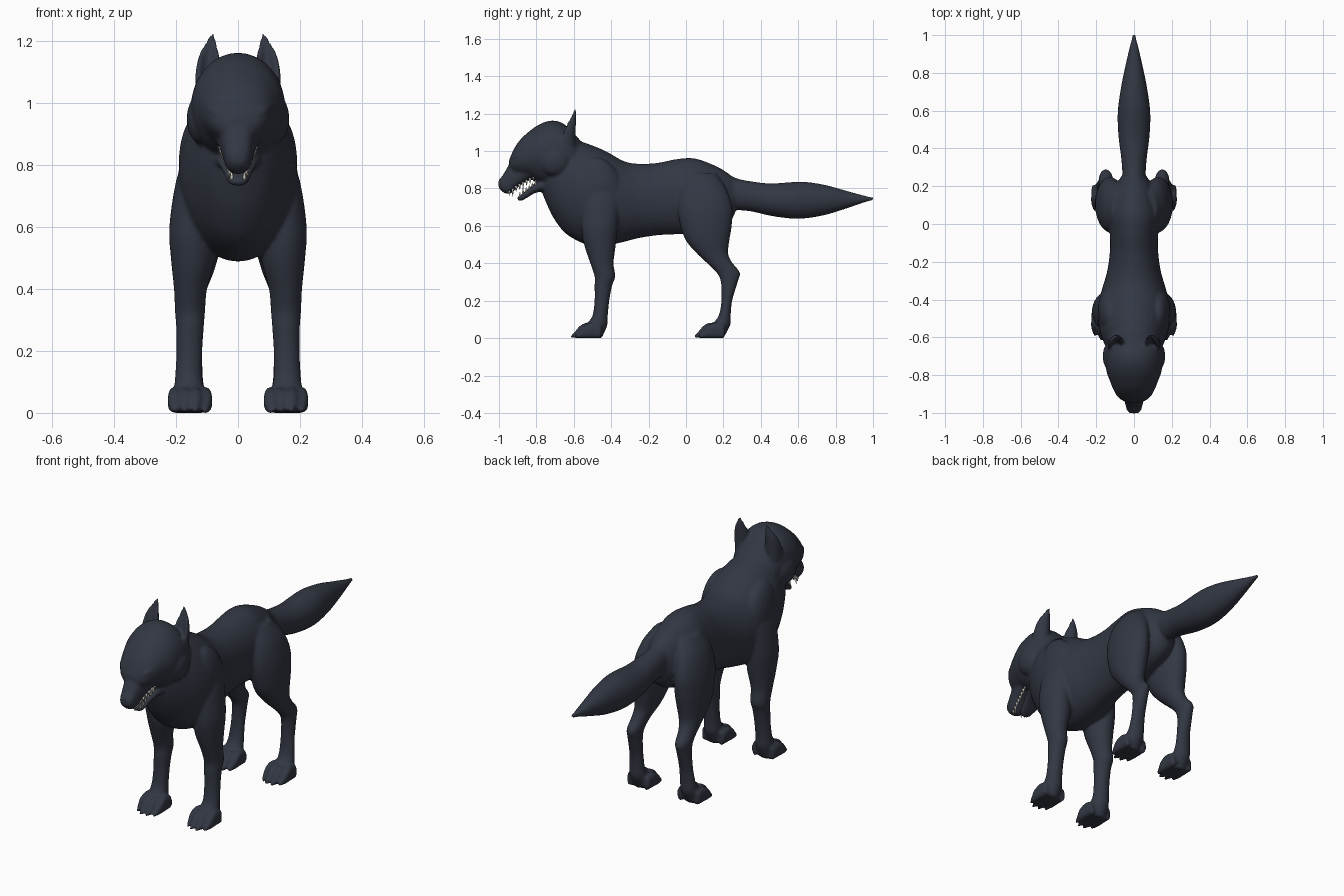
import bpy, bmesh, math
from mathutils import Vector, Matrix


def material(name, rgb):
    m = bpy.data.materials.new(name)
    m.diffuse_color = (*rgb, 1)
    return m


fur = material("dark_fur", (0.032, 0.038, 0.055))
ivory = material("ivory", (0.75, 0.72, 0.65))


def smooth_rows(rows, steps=4):
    """Catmull-Rom interpolation between cross-section rows."""
    r = [Vector(v) for v in rows]
    out = []
    for i in range(len(r) - 1):
        a, b, c, d = r[max(i - 1, 0)], r[i], r[i + 1], r[min(i + 2, len(r) - 1)]
        for k in range(steps):
            t = k / steps
            out.append(0.5 * (2 * b + (c - a) * t + (2 * a - 5 * b + 4 * c - d) * t * t
                              + (3 * b - a - 3 * c + d) * t ** 3))
    return out + [r[-1]]


def loft(bm, axis, rows, side=1, power=1.0, dent=0.0, n=24):
    """Axis 'y': rows (y, z0, z1, x0, x1). Axis 'z': rows (z, y0, y1, x0, x1)."""
    rings = []
    for t, a0, a1, b0, b1 in smooth_rows(rows):
        ring = []
        for k in range(n):
            w = 2 * math.pi * k / n
            c = math.copysign(abs(math.cos(w)) ** power, math.cos(w))
            s = math.copysign(abs(math.sin(w)) ** power, math.sin(w))
            if c > 0:
                c -= dent * c ** 3
            a = (a0 + a1) / 2 - c * (a1 - a0) / 2
            b = side * ((b0 + b1) / 2 + s * (b1 - b0) / 2)
            ring.append(bm.verts.new((b, t, a) if axis == 'y' else (b, a, t)))
        rings.append(ring)
    for p, q in zip(rings, rings[1:]):
        for k in range(n):
            bm.faces.new((p[k], p[(k + 1) % n], q[(k + 1) % n], q[k]))
    bm.faces.new(rings[0])
    bm.faces.new(rings[-1][::-1])


def centred(rows):
    return [(t, a, b, -w, w) for t, a, b, w in rows]


def blob(bm, loc, radii, rot=(0, 0, 0)):
    m = Matrix.Translation(loc)
    for ang, ax in zip(rot, 'XYZ'):
        m = m @ Matrix.Rotation(ang, 4, ax)
    bmesh.ops.create_uvsphere(bm, u_segments=20, v_segments=14, radius=1,
                              matrix=m @ Matrix.Diagonal((*radii, 1)))


def finish(bm, name, mat):
    bmesh.ops.recalc_face_normals(bm, faces=bm.faces[:])
    for f in bm.faces:
        f.smooth = True
    me = bpy.data.meshes.new(name)
    bm.to_mesh(me)
    bm.free()
    me.materials.append(mat)
    ob = bpy.data.objects.new(name, me)
    bpy.context.collection.objects.link(ob)
    return ob


skin = bmesh.new()

# torso with deep chest and neck
loft(skin, 'y', centred([
    (.27, .69, .84, .05), (.24, .63, .87, .075), (.17, .59, .915, .11), (.05, .56, .96, .135),
    (-.05, .555, .957, .128), (-.15, .55, .937, .128), (-.25, .535, .932, .142),
    (-.33, .515, .945, .165), (-.42, .495, .995, .188), (-.50, .49, 1.03, .192),
    (-.58, .52, 1.055, .178), (-.65, .565, 1.06, .15), (-.71, .645, 1.03, .118),
    (-.75, .73, .98, .085), (-.77, .78, .92, .045)]), n=36)

# tail
loft(skin, 'y', centred([
    (.20, .72, .89, .06), (.27, .687, .855, .062), (.35, .677, .838, .068), (.45, .654, .827, .081),
    (.55, .64, .833, .087), (.63, .639, .836, .083), (.74, .657, .82, .066), (.85, .69, .79, .043),
    (.95, .724, .763, .02), (1.005, .738, .752, .007)]))

# skull
loft(skin, 'y', centred([
    (-.55, .85, 1.04, .09), (-.60, .83, 1.095, .13), (-.66, .815, 1.15, .148),
    (-.72, .81, 1.163, .152), (-.78, .825, 1.145, .146), (-.83, .85, 1.112, .128),
    (-.88, .865, 1.068, .108), (-.915, .875, 1.02, .086), (-.935, .89, .978, .06),
    (-.946, .91, .95, .03)]), n=32)

# upper and lower jaw
loft(skin, 'y', centred([
    (-.80, .862, .98, .085), (-.86, .832, .97, .072), (-.90, .805, .955, .06),
    (-.94, .772, .935, .05), (-.965, .773, .895, .043), (-.985, .785, .863, .038),
    (-1.002, .805, .845, .022)]), power=.85)
loft(skin, 'y', centred([
    (-.72, .79, .87, .085), (-.80, .778, .833, .062), (-.85, .75, .795, .045),
    (-.885, .733, .765, .033), (-.902, .742, .757, .02)]), power=.85)

FRONT_LEG = [
    (.86, -.53, -.37, .06, .16), (.75, -.555, -.355, .08, .20), (.60, -.56, -.365, .08, .222),
    (.50, -.545, -.375, .075, .217), (.40, -.512, -.387, .10, .207), (.33, -.489, -.378, .106, .204),
    (.28, -.489, -.395, .11, .20), (.20, -.489, -.41, .115, .199), (.12, -.50, -.418, .115, .203),
    (.07, -.53, -.42, .11, .207), (0, -.53, -.45, .115, .205)]
HIND_LEG = [
    (.88, 0, .16, .03, .12), (.80, -.035, .215, .04, .172), (.70, -.045, .248, .05, .20),
    (.60, -.03, .245, .05, .207), (.52, 0, .232, .06, .203), (.45, .06, .226, .08, .193),
    (.40, .113, .25, .10, .188), (.35, .163, .289, .11, .187), (.30, .186, .277, .115, .187),
    (.20, .189, .247, .115, .192), (.12, .175, .239, .113, .20), (.07, .14, .237, .11, .205),
    (0, .13, .20, .115, .205)]
EAR = [(.98, -.71, -.59, .05, .135), (1.05, -.705, -.592, .052, .138), (1.11, -.682, -.59, .052, .136),
       (1.16, -.65, -.587, .062, .124), (1.195, -.622, -.586, .07, .104), (1.225, -.605, -.588, .074, .09)]

for s in (1, -1):
    loft(skin, 'z', FRONT_LEG, s)
    loft(skin, 'z', HIND_LEG, s)
    loft(skin, 'z', EAR, s, dent=1.25)
    # shoulder blade, cheek ruff, brow ridge
    blob(skin, (s * .125, -.46, .80), (.067, .12, .17), (.3, 0, 0))
    blob(skin, (s * .112, -.70, .95), (.054, .085, .085), (-.4, 0, 0))
    blob(skin, (s * .065, -.906, .965), (.05, .022, .017), (0, -s * .55, s * .55))
    # four clawed toes on each paw
    for base in (-.615, .045):
        for i, dx in enumerate((-.051, -.018, .018, .051)):
            y, x = base + (.022 if i in (0, 3) else 0), .155 + dx
            loft(skin, 'y', [(y + d, 0, h, x - w, x + w) for d, h, w in (
                (.14, .07, .017), (.09, .084, .020), (.05, .068, .021),
                (.022, .036, .014), (-.002, .012, .005))], s, power=.8, n=14)

# fuse all forms into one continuous skin
body = finish(skin, "wolf_body", fur)
rm = body.modifiers.new("fuse", 'REMESH')
rm.mode = 'VOXEL'
rm.voxel_size = .008
rm.use_smooth_shade = True
sm = body.modifiers.new("soften", 'SMOOTH')
sm.factor, sm.iterations = .5, 4

# teeth: rows along both jaws, longer canines near the front
teeth = bmesh.new()
for s in (1, -1):
    for start, end, up, count in (((.058, -.815, .86), (.026, -.945, .785), -1, 8),
                                  ((.043, -.805, .822), (.02, -.888, .758), 1, 6)):
        for i in range(count):
            p = Vector(start).lerp(Vector(end), i / (count - 1))
            h = .05 if i == count - 2 else .03
            m = Matrix.Translation((p.x * s, p.y, p.z + up * h * .3))
            if up < 0:
                m = m @ Matrix.Rotation(math.pi, 4, 'X')
            bmesh.ops.create_cone(teeth, cap_ends=True, segments=8, radius1=.007,
                                  radius2=.001, depth=h, matrix=m)
finish(teeth, "teeth", ivory)

# eyes under the brows
eyes = bmesh.new()
for s in (1, -1):
    blob(eyes, (s * .073, -.892, .93), (.02, .016, .012), (0, -s * .3, s * .5))
finish(eyes, "eyes", fur)
